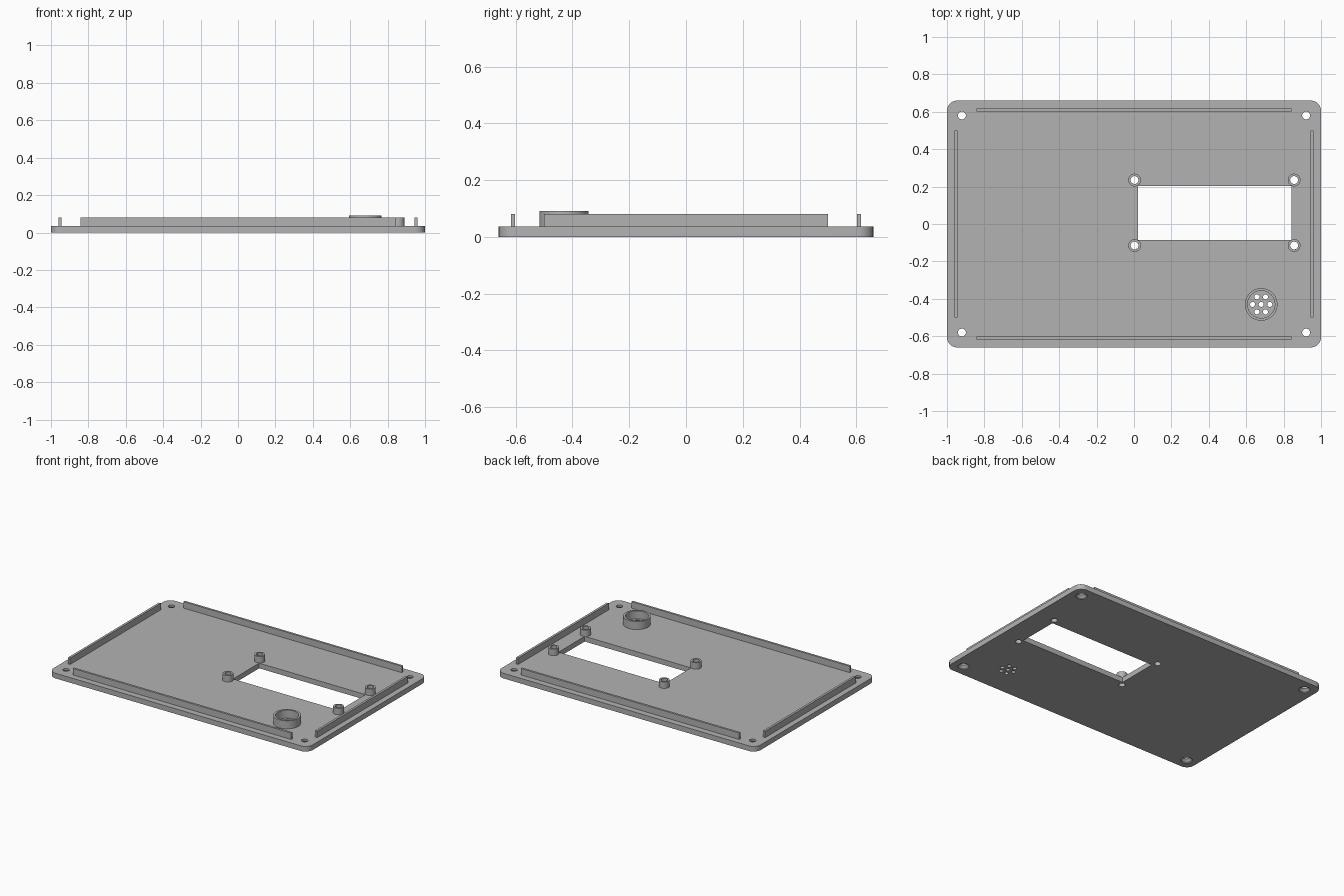
import bpy, bmesh, math
from mathutils import Matrix, Vector

old = bpy.data.objects.get("Cube")
if old:
    bpy.data.objects.remove(old, do_unlink=True)

# Material
grey = bpy.data.materials.new("plain grey")
grey.use_nodes = True
colour = (0.45, 0.45, 0.45, 1)
grey.diffuse_color = colour
grey.node_tree.nodes["Principled BSDF"].inputs["Base Color"].default_value = colour

THICK = 0.036      # plate thickness
RIB_TOP = 0.081    # top of ribs and standoffs
SCREW_R = 0.021


def make(name, bm):
    bmesh.ops.recalc_face_normals(bm, faces=bm.faces)
    mesh = bpy.data.meshes.new(name)
    bm.to_mesh(mesh)
    bm.free()
    obj = bpy.data.objects.new(name, mesh)
    bpy.context.collection.objects.link(obj)
    mesh.materials.append(grey)
    return obj


def smooth(obj):
    bpy.ops.object.select_all(action="DESELECT")
    obj.select_set(True)
    bpy.context.view_layer.objects.active = obj
    bpy.ops.object.shade_smooth_by_angle(angle=math.radians(30))


def add_box(bm, low, high):
    low, high = Vector(low), Vector(high)
    matrix = Matrix.Translation((low + high) / 2) @ Matrix.Diagonal((*(high - low), 1))
    return bmesh.ops.create_cube(bm, size=1, matrix=matrix)["verts"]


def add_lathe(bm, centre, profile, segments=32):
    """Revolve a closed (radius, height) profile about a vertical axis."""
    rings = []
    for i in range(segments):
        a = 2 * math.pi * i / segments
        rings.append([bm.verts.new((centre[0] + r * math.cos(a),
                                    centre[1] + r * math.sin(a), z)) for r, z in profile])
    n = len(profile)
    for i in range(segments):
        a, b = rings[i], rings[(i + 1) % segments]
        for j in range(n):
            k = (j + 1) % n
            if profile[j][0] or profile[k][0]:
                bm.faces.new((a[j], b[j], b[k], a[k]))
    bmesh.ops.remove_doubles(bm, verts=bm.verts, dist=1e-5)


def tube(name, centre, outer, inner, top):
    bm = bmesh.new()
    add_lathe(bm, centre, [(inner, THICK), (outer, THICK), (outer, top), (inner, top)], 48)
    smooth(make(name, bm))


corners = [(x, y) for x in (-0.92, 0.92) for y in (-0.58, 0.58)]
posts = [(x, y) for x in (0.003, 0.856) for y in (-0.115, 0.235)]
buzzer = (0.68, -0.43)
vents = [buzzer] + [(buzzer[0] + 0.046 * math.cos(i * math.pi / 3),
                     buzzer[1] + 0.046 * math.sin(i * math.pi / 3)) for i in range(6)]

# Rounded base plate
bm = bmesh.new()
add_box(bm, (-1, -0.66, 0), (1, 0.66, THICK))
upright = [e for e in bm.edges if abs(e.verts[0].co.z - e.verts[1].co.z) > 0.01]
bmesh.ops.bevel(bm, geom=upright, offset=0.055, segments=8, profile=0.5, affect="EDGES")
plate = make("base_plate", bm)

# Openings: display window, countersunk corner holes, post holes, vent holes
bm = bmesh.new()
add_box(bm, (0.022, -0.086, -0.1), (0.842, 0.202, 0.1))
for c in corners:
    add_lathe(bm, c, [(0, -0.01), (0.037, -0.01), (0.037, 0.006),
                      (SCREW_R, 0.022), (SCREW_R, 0.1), (0, 0.1)])
for points, radius in ((posts, SCREW_R), (vents, 0.0135)):
    for c in points:
        add_lathe(bm, c, [(0, -0.1), (radius, -0.1), (radius, 0.1), (0, 0.1)], 24)
cutter = make("opening_cutter", bm)
cutter.hide_render = True
cut = plate.modifiers.new("openings", "BOOLEAN")
cut.operation = "DIFFERENCE"
cut.solver = "EXACT"
cut.object = cutter
bpy.context.view_layer.objects.active = plate
bpy.ops.object.modifier_apply(modifier=cut.name)
bpy.data.objects.remove(cutter, do_unlink=True)
smooth(plate)

# Locating ribs along the four sides
for name, low, high in (("front_rib", (-0.842, -0.617), (0.842, -0.602)),
                        ("back_rib", (-0.842, 0.602), (0.842, 0.617)),
                        ("right_rib", (-0.961, -0.5), (-0.945, 0.5)),
                        ("left_rib", (0.945, -0.5), (0.961, 0.5))):
    bm = bmesh.new()
    add_box(bm, (*low, THICK), (*high, RIB_TOP))
    make(name, bm)

# Screw posts around the window and the buzzer collar
for i, c in enumerate(posts):
    tube(f"screw_post_{i + 1}", c, 0.034, SCREW_R, RIB_TOP)
tube("buzzer_collar", buzzer, 0.087, 0.073, 0.092)
